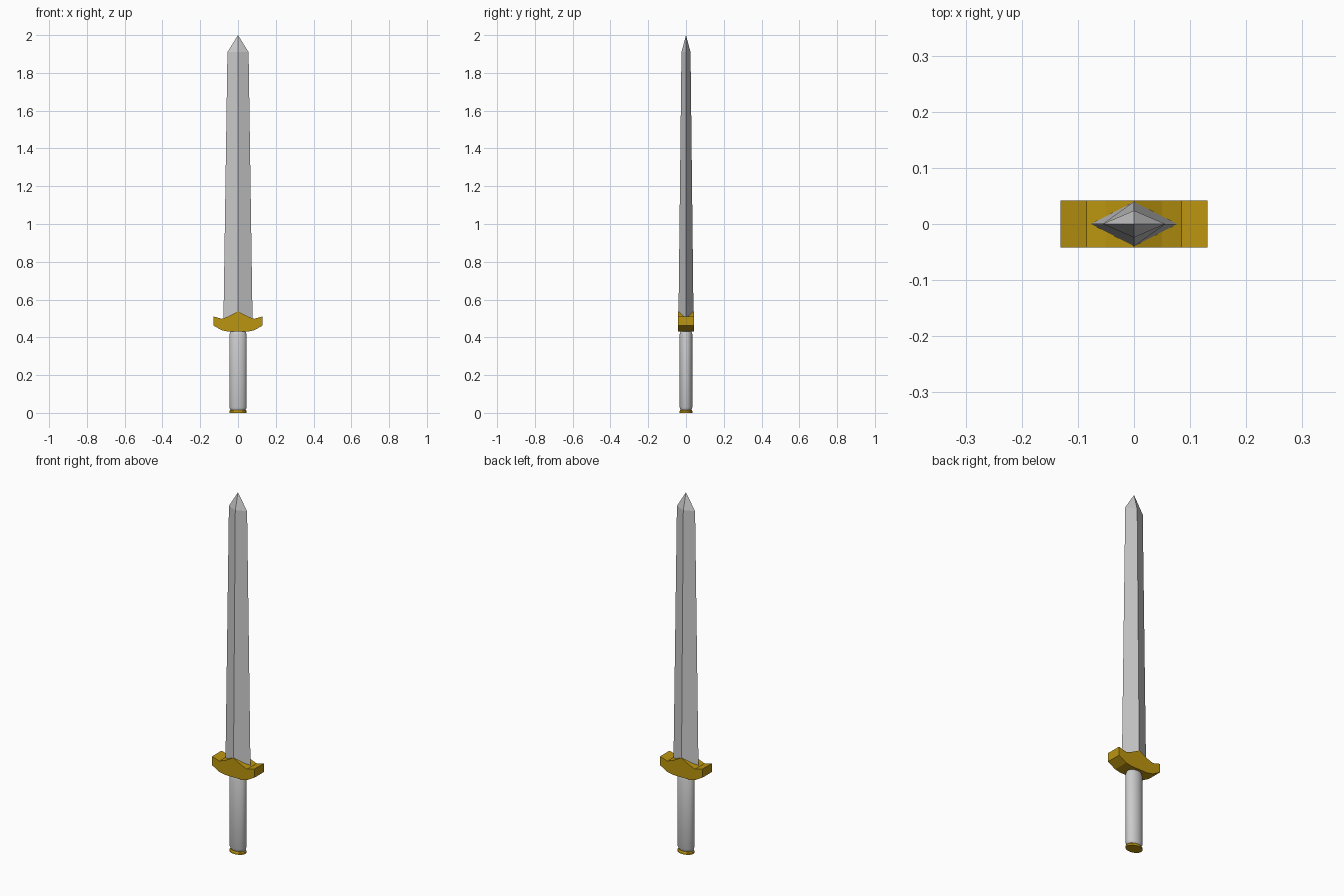
import bpy, bmesh, math

if "Cube" in bpy.data.objects:
    bpy.data.objects.remove(bpy.data.objects["Cube"])

gold = bpy.data.materials.new("gold")
gold.diffuse_color = (0.50, 0.30, 0.005, 1)
gold.use_nodes = True
gold.node_tree.nodes["Principled BSDF"].inputs["Base Color"].default_value = gold.diffuse_color


def finish(name, bm, mat=None, smooth=False):
    bmesh.ops.recalc_face_normals(bm, faces=bm.faces)
    me = bpy.data.meshes.new(name)
    bm.to_mesh(me)
    bm.free()
    ob = bpy.data.objects.new(name, me)
    bpy.context.collection.objects.link(ob)
    if mat:
        me.materials.append(mat)
    if smooth:
        bpy.context.view_layer.objects.active = ob
        ob.select_set(True)
        bpy.ops.object.shade_smooth_by_angle(angle=math.radians(30))
        ob.select_set(False)
    return ob


def loft(name, rings, sides, mat=None, smooth=False, tip=None):
    """Stack elliptical rings (rx, ry, z), closed by a cap or a pointed tip."""
    bm = bmesh.new()
    loops = [[bm.verts.new((rx * math.cos(2 * math.pi * i / sides),
                            ry * math.sin(2 * math.pi * i / sides), z))
              for i in range(sides)] for rx, ry, z in rings]
    for a, b in zip(loops, loops[1:]):
        for i in range(sides):
            j = (i + 1) % sides
            bm.faces.new((a[i], a[j], b[j], b[i]))
    bm.faces.new(loops[0])
    if tip is None:
        bm.faces.new(loops[-1])
    else:
        t = bm.verts.new((0, 0, tip))
        for i in range(sides):
            bm.faces.new((loops[-1][i], loops[-1][(i + 1) % sides], t))
    return finish(name, bm, mat, smooth)


# Diamond-section blade with a pointed tip
loft("blade", [(0.077, 0.04, 0.49), (0.056, 0.024, 1.91)], 4, tip=2.0)

# Guard: mirrored profile extruded through the thickness
half = [(0.05, 0.43), (0.085, 0.437), (0.131, 0.463),
        (0.131, 0.511), (0.085, 0.498), (0.05, 0.511)]
outline = half + [(0, 0.538)] + [(-x, z) for x, z in reversed(half)]
bm = bmesh.new()
face = bm.faces.new([bm.verts.new((x, -0.042, z)) for x, z in outline])
ext = bmesh.ops.extrude_face_region(bm, geom=[face])
bmesh.ops.translate(bm, vec=(0, 0.084, 0),
                    verts=[v for v in ext["geom"] if isinstance(v, bmesh.types.BMVert)])
finish("guard", bm, gold)

# Oval grip with chamfered ends
loft("grip", [(0.036, 0.026, 0.01), (0.041, 0.030, 0.018), (0.046, 0.034, 0.03),
              (0.046, 0.034, 0.415), (0.041, 0.030, 0.427), (0.036, 0.026, 0.435)],
     32, smooth=True)

# Thin pommel cap
loft("pommel", [(0.046, 0.034, 0), (0.046, 0.034, 0.009), (0.041, 0.030, 0.015)],
     32, gold, smooth=True)
